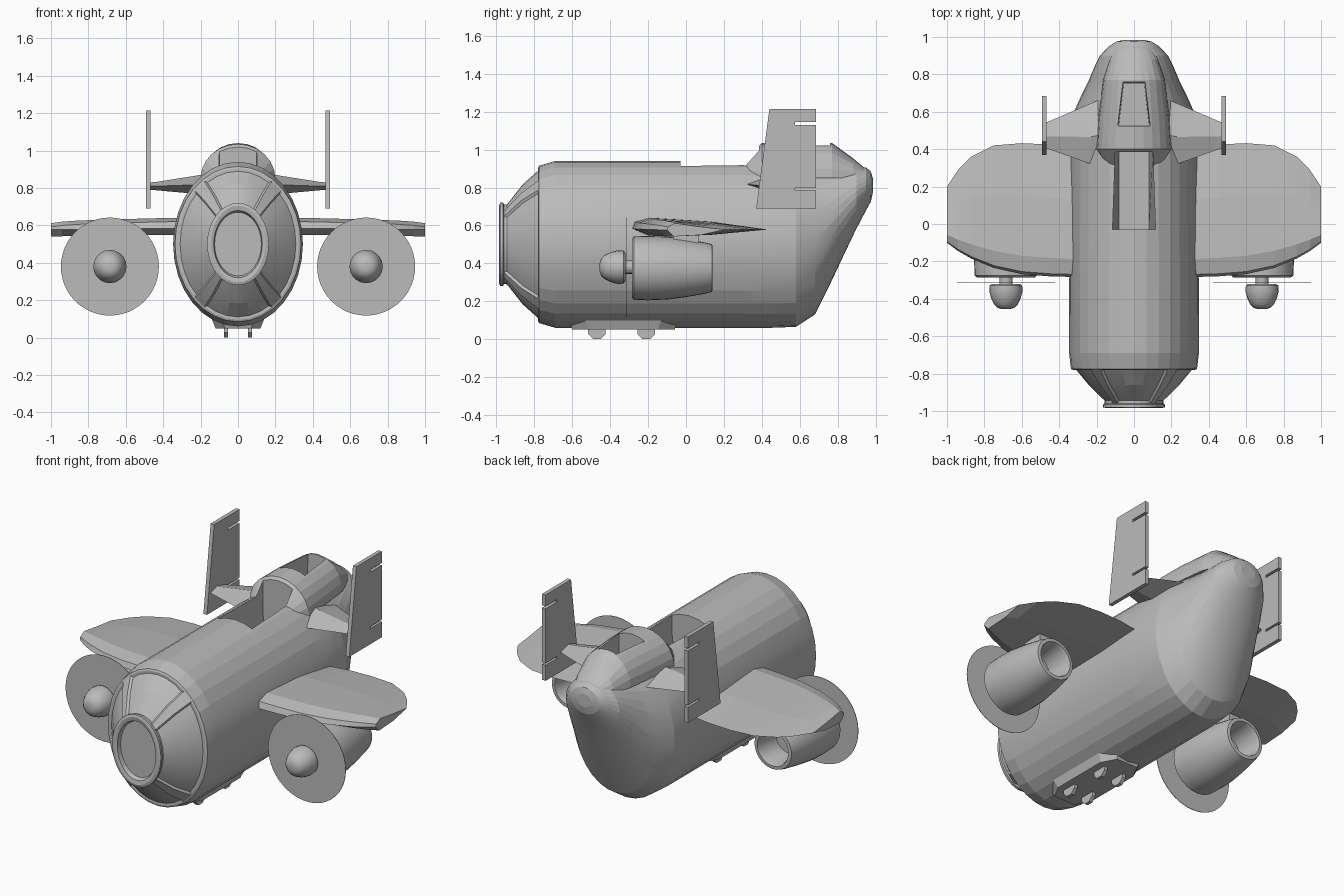
import bpy, bmesh, math
from mathutils import Vector

if "Cube" in bpy.data.objects:
    bpy.data.objects.remove(bpy.data.objects["Cube"])

grey = bpy.data.materials.new("plain grey")
grey.diffuse_color = (0.5, 0.5, 0.5, 1)
grey.use_nodes = True
grey.node_tree.nodes["Principled BSDF"].inputs["Base Color"].default_value = grey.diffuse_color


def finish(name, bm):
    bmesh.ops.recalc_face_normals(bm, faces=bm.faces[:])
    me = bpy.data.meshes.new(name)
    bm.to_mesh(me)
    bm.free()
    me.materials.append(grey)
    ob = bpy.data.objects.new(name, me)
    bpy.context.collection.objects.link(ob)
    return ob


def loft_mesh(rings):
    """Closed skin through rings of points, with end caps."""
    bm = bmesh.new()
    vs = [[bm.verts.new(p) for p in r] for r in rings]
    n = len(rings[0])
    for a, b in zip(vs, vs[1:]):
        for i in range(n):
            j = (i + 1) % n
            bm.faces.new((a[i], a[j], b[j], b[i]))
    bm.faces.new(vs[0])
    bm.faces.new(vs[-1])
    bmesh.ops.recalc_face_normals(bm, faces=bm.faces[:])
    return bm


def loft(name, rings):
    return finish(name, loft_mesh(rings))


def ellipse(y, hw, zb, zt, n=32, cx=0):
    c, h = (zb + zt) / 2, (zt - zb) / 2
    return [(cx + hw * math.cos(2 * math.pi * i / n), y,
             c + h * math.sin(2 * math.pi * i / n)) for i in range(n)]


def lathe(name, cx, cz, prof, n=32):
    return loft(name, [ellipse(y, r, cz - r, cz + r, n, cx) for y, r in prof])


def smooth(ob, deg):
    bpy.ops.object.select_all(action='DESELECT')
    ob.select_set(True)
    bpy.context.view_layer.objects.active = ob
    bpy.ops.object.shade_smooth_by_angle(angle=math.radians(deg))


def cut(ob, cutters):
    bpy.context.view_layer.objects.active = ob
    for c in cutters:
        m = ob.modifiers.new("cut", 'BOOLEAN')
        m.operation, m.solver, m.object = 'DIFFERENCE', 'EXACT', c
        bpy.ops.object.modifier_apply(modifier=m.name)


# Fuselage: recessed nose disc, glazed nose, barrel, swept-up tail
stations = [(-.955, .125, .33, .67), (-.98, .13, .32, .68), (-.985, .145, .295, .705),
            (-.98, .165, .28, .72), (-.965, .165, .28, .72), (-.96, .158, .29, .71),
            (-.87, .25, .175, .825), (-.78, .325, .095, .905), (-.775, .337, .085, .915),
            (-.69, .347, .06, .94), (.3, .345, .06, .94), (.45, .343, .06, .93),
            (.58, .33, .065, .925), (.68, .285, .13, .92), (.76, .245, .29, .918),
            (.84, .212, .46, .916), (.90, .182, .585, .913), (.95, .135, .68, .905),
            (.975, .095, .725, .885), (.985, .05, .77, .85)]
bm = loft_mesh([ellipse(*s) for s in stations])
# Nose windows as inset faces, ribs left on the diagonals
for mid, half in ((0, 45), (90, 34), (180, 45), (270, 34)):
    pane = []
    for f in bm.faces:
        c = f.calc_center_median()
        if -.95 < c.y < -.785:
            a = math.degrees(math.atan2((c.z - .5) / .405, c.x / .325))
            if abs((a - mid + 180) % 360 - 180) < half:
                pane.append(f)
    bmesh.ops.inset_region(bm, faces=pane, thickness=.01, depth=-.012, use_even_offset=True)
fuselage = finish("fuselage", bm)

# Raised spine behind the cockpit
def arch(y, hw, top, n=12):
    return [(hw * math.cos(math.pi * i / n), y,
             .85 + (top - .85) * math.sin(math.pi * i / n)) for i in range(n + 1)]

spine = loft("spine", [arch(.30, .14, .925), arch(.40, .2, 1.035), arch(.56, .19, 1.042),
                       arch(.77, .165, 1.035), arch(.88, .13, .955), arch(.94, .1, .905)])

# Cockpit and gunner openings
def quad(z, y0, w0, y1, w1):
    return [(-w0, y0, z), (w0, y0, z), (w1, y1, z), (-w1, y1, z)]

cutters = [loft("cockpit_cutter", [quad(.45, -.03, .08, .385, .08), quad(.8, -.03, .115, .385, .1),
                                   quad(1.2, -.03, .115, .385, .1)]),
           loft("gunner_cutter", [quad(.78, .53, .08, .75, .055), quad(1.2, .52, .092, .765, .062)])]
cut(fuselage, cutters)
cut(spine, cutters)
for c in cutters:
    bpy.data.objects.remove(c)
smooth(fuselage, 10)
smooth(spine, 10)

# Belly plate with four small wheels
def plate(z, w, y0, y1):
    c = .09
    return [(-w, y0 + c, z), (-w * .6, y0, z), (w * .6, y0, z), (w, y0 + c, z),
            (w, y1 - c, z), (w * .6, y1, z), (-w * .6, y1, z), (-w, y1 - c, z)]

loft("belly_plate", [plate(.05, .12, -.6, -.06), plate(.1, .14, -.62, -.04)])
for x in (-.065, .065):
    for y in (-.47, -.21):
        loft("belly_wheel", [[(x + d, y + .05 * math.cos(math.pi * (i + .5) / 4),
                               .046 + .05 * math.sin(math.pi * (i + .5) / 4)) for i in range(8)]
                             for d in (-.011, .011)])

# Wing outline: x, leading y, trailing y, top z, bottom z
wing = [(.25, -.285, .39, .642, .548), (.45, -.28, .425, .638, .548), (.6, -.268, .432, .634, .546),
        (.75, -.235, .42, .63, .545), (.87, -.185, .36, .625, .543), (.94, -.145, .29, .62, .542),
        (1.0, -.1, .2, .612, .542)]


def airfoil(x, y0, y1, zt, zb):
    c = y1 - y0
    return [(x, y0, zb + .035), (x, y0 + .02 * c, zt - .02), (x, y0 + .14 * c, zt),
            (x, y0 + .6 * c, zt - .02), (x, y1, .578),
            (x, y0 + .6 * c, zb + .008), (x, y0 + .12 * c, zb)]


for s in (-1, 1):
    side = "left" if s < 0 else "right"
    loft(side + "_wing", [airfoil(s * w[0], *w[1:]) for w in wing])

    # Engine with hollow exhaust, pylon, propeller disc and spinner
    ex, ez = s * .685, .38
    nac = [(-.275, .14), (-.285, .155), (-.275, .167), (-.2, .17), (-.1, .166), (.0, .153),
           (.1, .135), (.138, .125), (.14, .105), (.12, .098), (-.02, .09)]
    smooth(lathe(side + "_engine", ex, ez - .005, nac), 25)
    bpy.ops.mesh.primitive_cube_add(size=1, location=(ex, 0, .54))
    pylon = bpy.context.object
    pylon.name = side + "_pylon"
    pylon.scale = (.1, .13, .07)
    pylon.data.materials.append(grey)
    lathe(side + "_propeller_disc", ex, ez, [(-.313, .262), (-.310, .262)], 48)
    lathe(side + "_propeller_shaft", ex, ez, [(-.34, .035), (-.27, .035)], 16)
    smooth(lathe(side + "_spinner", ex, ez, [(-.455, .022), (-.448, .045), (-.43, .063),
                 (-.40, .078), (-.36, .089), (-.33, .087), (-.32, .075)], 20), 30)

    # Tailplane: diamond section tapering to the fin
    def diamond(x, y0, y1, zc, h):
        m = y0 + .45 * (y1 - y0)
        return [(s * x, y0, zc), (s * x, m, zc + h), (s * x, y1, zc), (s * x, m, zc - h)]

    loft(side + "_tailplane", [diamond(.15, .32, .68, .82, .06), diamond(.23, .32, .645, .817, .048),
                               diamond(.44, .395, .555, .81, .022), diamond(.49, .41, .535, .81, .018)])

    # Fin with two rudder slots
    fin = [(.37, .69), (.44, 1.215), (.685, 1.215), (.685, 1.145), (.575, 1.145), (.575, 1.13),
           (.685, 1.13), (.685, .798), (.575, .798), (.575, .785), (.685, .785), (.685, .69)]
    loft(side + "_fin", [[(s * x, y, z) for y, z in fin] for x in (.469, .493)])
